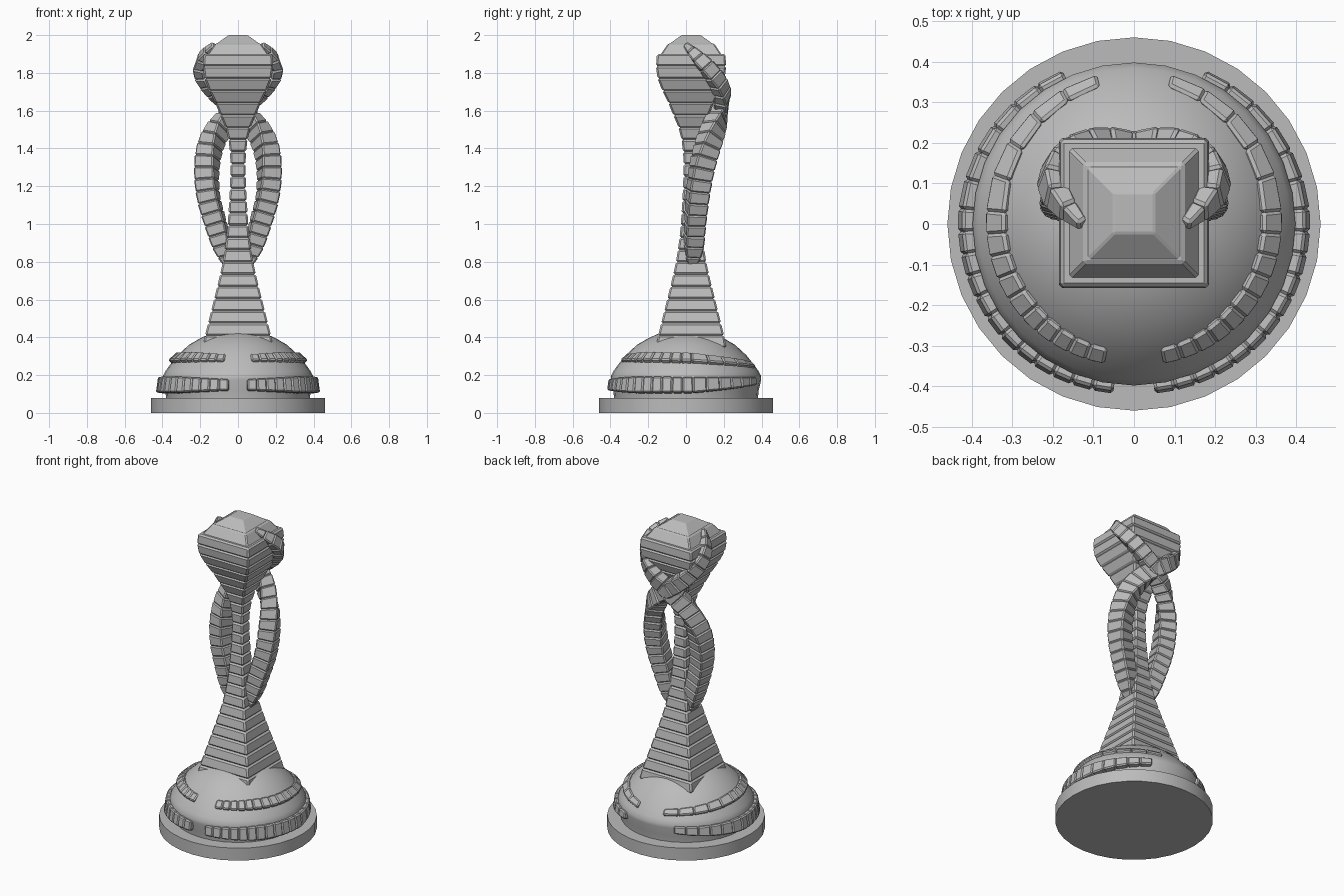
import bpy, bmesh, math
from mathutils import Vector

cube = bpy.data.objects.get("Cube")
if cube:
    bpy.data.objects.remove(cube)

AXIS_Y = 0.027  # the column stands slightly behind the base centre

stone = bpy.data.materials.new("grey stone")
stone.use_nodes = True
stone.diffuse_color = (0.5, 0.5, 0.5, 1)
stone.node_tree.nodes["Principled BSDF"].inputs["Base Color"].default_value = (0.5, 0.5, 0.5, 1)


def finish(bm, name, mirror=False, smooth=None):
    bmesh.ops.recalc_face_normals(bm, faces=bm.faces)
    mesh = bpy.data.meshes.new(name)
    bm.to_mesh(mesh)
    bm.free()
    mesh.materials.append(stone)
    ob = bpy.data.objects.new(name, mesh)
    bpy.context.collection.objects.link(ob)
    if mirror:
        ob.modifiers.new("Mirror", "MIRROR").use_mirror_merge = False
    if smooth:
        bpy.ops.object.select_all(action="DESELECT")
        ob.select_set(True)
        bpy.context.view_layer.objects.active = ob
        bpy.ops.object.shade_smooth_by_angle(angle=math.radians(smooth))
    return ob


def lathe(name, profile, sides=32):
    bm = bmesh.new()
    rings = [[bm.verts.new((r * math.cos(2 * math.pi * i / sides),
                            r * math.sin(2 * math.pi * i / sides), z))
              for i in range(sides)] for r, z in profile]
    for a, b in zip(rings, rings[1:]):
        for i in range(sides):
            j = (i + 1) % sides
            bm.faces.new((a[i], a[j], b[j], b[i]))
    bm.faces.new(rings[0])
    bm.faces.new(rings[-1])
    return finish(bm, name, smooth=35)


def blocks(name, frames, bevel, mirror=False, flare=1.0):
    """Row of bevelled blocks between frames (centre, u, v, half u, half v)."""
    bm = bmesh.new()
    for a, b in zip(frames, frames[1:]):
        loops = []
        for (c, u, v, hu, hv), s in ((a, 1.0), (b, flare)):
            loops.append([bm.verts.new(c + u * hu * p * s + v * hv * q * s)
                          for p, q in ((-1, -1), (1, -1), (1, 1), (-1, 1))])
        lo, hi = loops
        bm.faces.new(lo)
        bm.faces.new(hi)
        for i in range(4):
            j = (i + 1) % 4
            bm.faces.new((lo[i], lo[j], hi[j], hi[i]))
    bmesh.ops.recalc_face_normals(bm, faces=bm.faces)
    bmesh.ops.bevel(bm, geom=list(bm.edges), offset=bevel, segments=1,
                    affect="EDGES", clamp_overlap=True)
    return finish(bm, name, mirror)


def interp(table, t):
    for (t0, v0), (t1, v1) in zip(table, table[1:]):
        if t <= t1:
            return v0 + (v1 - v0) * max(0, (t - t0) / (t1 - t0))
    return table[-1][1]


def resample(points, count):
    """Even steps along a smooth curve; extra components ride along."""
    p = [Vector(q) for q in points]
    p = [p[0] * 2 - p[1]] + p + [p[-1] * 2 - p[-2]]
    dense = []
    for a, b, c, d in zip(p, p[1:], p[2:], p[3:]):
        for k in range(20):
            t = k / 20
            dense.append(0.5 * (b * 2 + (c - a) * t + (a * 2 - b * 5 + c * 4 - d) * t * t
                                + (b * 3 - a - c * 3 + d) * t ** 3))
    dense.append(p[-2])
    dist = [0.0]
    for a, b in zip(dense, dense[1:]):
        dist.append(dist[-1] + (Vector(b[:3]) - Vector(a[:3])).length)
    table = list(zip(dist, dense))
    return [interp(table, dist[-1] * i / count) for i in range(count + 1)]


# Round foot and domed plinth
lathe("base_disc", [(0.46, 0), (0.46, 0.08)])
lathe("base_dome", [(0.38, 0.07), (0.385, 0.12), (0.398, 0.175), (0.398, 0.195), (0.385, 0.22),
                    (0.36, 0.255), (0.32, 0.305), (0.26, 0.36), (0.2, 0.395),
                    (0.14, 0.422), (0.06, 0.435)])

# Stacked square column swelling into the head
X, Y = Vector((1, 0, 0)), Vector((0, 1, 0))
widths = [(0.34, 0.188), (0.4, 0.177), (0.5, 0.152), (0.6, 0.127), (0.7, 0.102), (0.8, 0.08),
          (0.9, 0.064), (1.0, 0.054), (1.2, 0.042), (1.35, 0.039), (1.44, 0.049), (1.51, 0.066),
          (1.566, 0.09), (1.63, 0.115), (1.69, 0.145), (1.75, 0.174), (1.82, 0.187),
          (1.9, 0.181)]


def slab(z, w):
    return (Vector((0, AXIS_Y, z)), X, Y, w, w)


steps = 24
column = []
for i in range(steps + 1):
    z = 0.345 + (1.9 - 0.345) * i / steps
    column.append(slab(z, interp(widths, z)))
blocks("column", column, 0.009)
blocks("head_shoulder", [slab(1.89, 0.166), slab(1.955, 0.122)], 0.006)
blocks("head_cap", [slab(1.95, 0.12), slab(2.0, 0.05)], 0.004)

# Pair of winding arms: x, y, z, half thickness, half width
arm = [(0.055, 0.03, 0.77, 0.012, 0.02), (0.078, 0.04, 0.86, 0.042, 0.045),
       (0.118, 0.048, 1.0, 0.052, 0.05), (0.158, 0.062, 1.15, 0.053, 0.054),
       (0.165, 0.085, 1.3, 0.053, 0.056), (0.14, 0.12, 1.43, 0.05, 0.056),
       (0.08, 0.155, 1.53, 0.045, 0.055), (0.0, 0.182, 1.605, 0.038, 0.05),
       (-0.075, 0.195, 1.66, 0.034, 0.046), (-0.15, 0.178, 1.735, 0.033, 0.044),
       (-0.2, 0.125, 1.815, 0.03, 0.04), (-0.185, 0.06, 1.885, 0.026, 0.034),
       (-0.125, 0.0, 1.95, 0.014, 0.015)]
path = resample(arm, 24)
frames = []
for i, p in enumerate(path):
    c = Vector(p[:3])
    tangent = (Vector(path[min(i + 1, len(path) - 1)][:3])
               - Vector(path[max(i - 1, 0)][:3])).normalized()
    out = Vector((c.x, c.y - AXIS_Y, 0))
    u = (out - tangent * out.dot(tangent)).normalized()
    frames.append((c, u, tangent.cross(u), p[3], p[4]))
blocks("winding_arms", frames, 0.007, mirror=True, flare=1.04)


# Tilted block bands round the plinth: angle, radius, height, half thickness, half height
def band(name, keys, lean, count):
    rows = []
    for i in range(count + 1):
        t = i / count
        a, r, z, hu, hv = interp([(k / (len(keys) - 1), Vector(q))
                                  for k, q in enumerate(keys)], t)
        a = math.radians(a)
        radial = Vector((math.cos(a), math.sin(a), 0))
        u = radial * math.cos(lean) + Vector((0, 0, math.sin(lean)))
        v = Vector((0, 0, math.cos(lean))) - radial * math.sin(lean)
        rows.append((radial * r + Vector((0, 0, z)), u, v, hu, hv))
    blocks(name, rows, 0.007, mirror=True)


band("lower_band", [(-83, 0.4, 0.148, 0.018, 0.03), (-40, 0.405, 0.148, 0.022, 0.043),
                    (5, 0.408, 0.147, 0.022, 0.042), (65, 0.398, 0.168, 0.018, 0.022)],
     math.radians(8), 18)
band("upper_band", [(-78, 0.325, 0.285, 0.018, 0.026), (-40, 0.327, 0.29, 0.022, 0.032),
                    (5, 0.332, 0.285, 0.022, 0.032), (76, 0.358, 0.25, 0.016, 0.02)],
     math.radians(48), 15)
